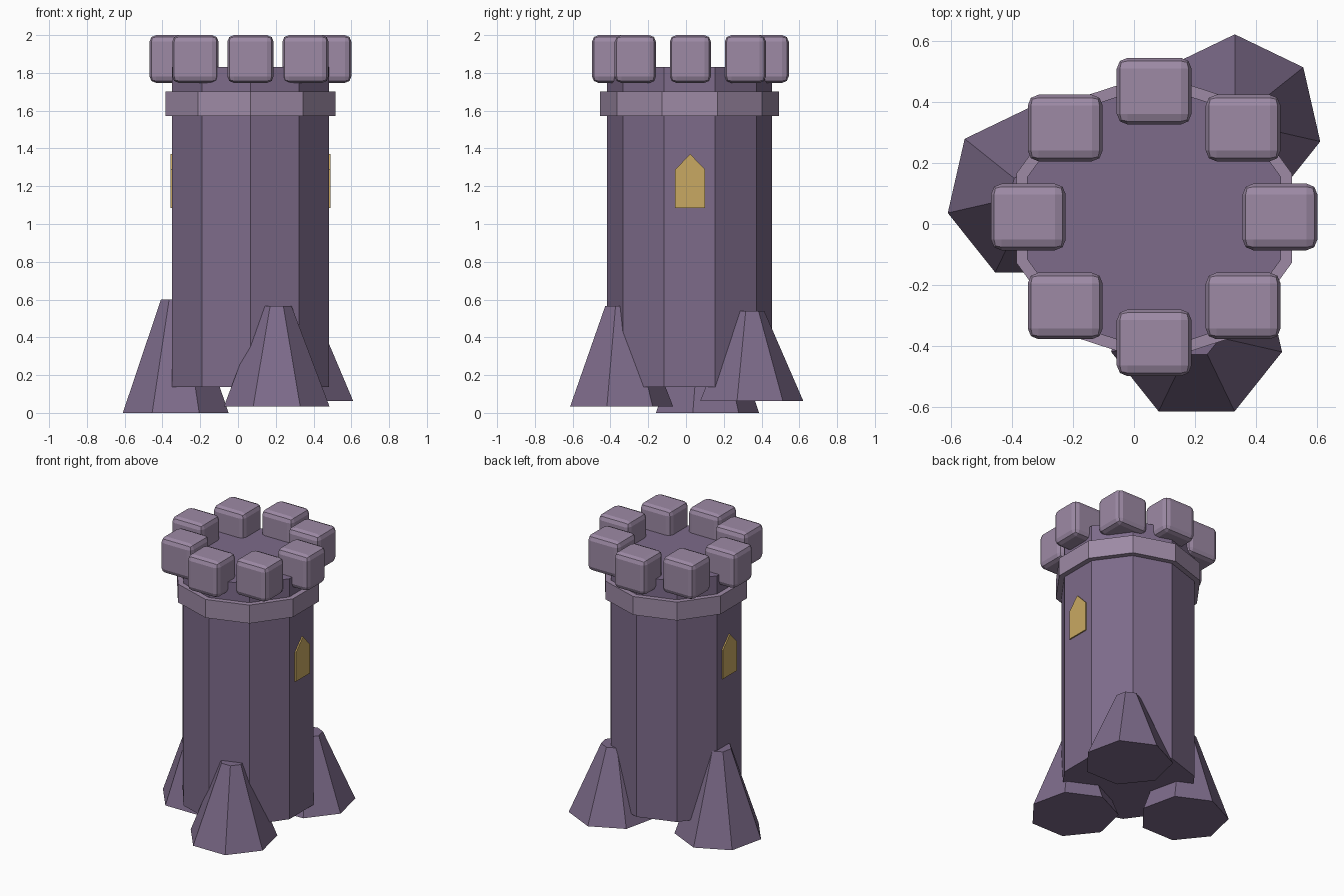
import bpy, bmesh
from math import cos, sin, pi, tau

cube = bpy.data.objects.get("Cube")
if cube:
    bpy.data.objects.remove(cube)

CX, CY = 0.066, 0.019          # tower axis
TOWER_R = 0.437


def material(name, hex_rgb):
    def linear(c):
        return c / 12.92 if c <= 0.04045 else ((c + 0.055) / 1.055) ** 2.4
    rgb = [linear(int(hex_rgb[i:i + 2], 16) / 255) for i in (0, 2, 4)]
    mat = bpy.data.materials.new(name)
    mat.use_nodes = True
    mat.diffuse_color = (*rgb, 1)
    mat.node_tree.nodes["Principled BSDF"].inputs["Base Color"].default_value = (*rgb, 1)
    return mat


stone = material("dusky purple stone", "7d6b8a")
trim = material("pale mauve trim", "9d8aa5")
glow = material("warm gold", "c9a962")


def add_object(name, bm, mat):
    bmesh.ops.recalc_face_normals(bm, faces=bm.faces)
    mesh = bpy.data.meshes.new(name)
    bm.to_mesh(mesh)
    bm.free()
    mesh.materials.append(mat)
    obj = bpy.data.objects.new(name, mesh)
    bpy.context.collection.objects.link(obj)
    return obj


def frustum(name, sides, x, y, z0, z1, r0, r1, mat, start):
    """Capped prism or cone whose first corner points along the start angle."""
    bm = bmesh.new()
    rings = []
    for z, r in ((z0, r0), (z1, r1)):
        rings.append([bm.verts.new((x + r * cos(start + tau * i / sides),
                                    y + r * sin(start + tau * i / sides), z))
                      for i in range(sides)])
    low, high = rings
    bm.faces.new(low)
    bm.faces.new(high)
    for i in range(sides):
        j = (i + 1) % sides
        bm.faces.new((low[i], low[j], high[j], high[i]))
    return add_object(name, bm, mat)


# Tower body and the collar below the battlements
frustum("tower_body", 10, CX, CY, 0.137, 1.83, TOWER_R, TOWER_R, stone, pi / 2)
frustum("collar", 10, CX, CY, 1.573, 1.702, 0.474, 0.474, trim, pi / 2)

# Flared feet
for name, x, y, z0, z1 in (("front_foot", 0.205, -0.355, 0.033, 0.567),
                           ("right_foot", -0.33, 0.10, 0.0, 0.6),
                           ("back_foot", 0.33, 0.334, 0.063, 0.54)):
    frustum(name, 7, x, y, z0, z1, 0.287, 0.08, stone, pi / 2)

# Rounded battlement blocks, all square to the axes
for i in range(8):
    a = tau * i / 8
    bm = bmesh.new()
    bmesh.ops.create_cube(bm, size=1)
    bmesh.ops.scale(bm, vec=(0.245, 0.218, 0.253), verts=bm.verts)
    bmesh.ops.translate(bm, vec=(CX + 0.412 * cos(a), CY + 0.004 + 0.412 * sin(a), 1.8735),
                        verts=bm.verts)
    block = add_object(f"battlement_{i + 1}", bm, trim)
    bevel = block.modifiers.new("rounded edges", "BEVEL")
    bevel.width = 0.035
    bevel.segments = 2

# Pointed windows on the two side walls
outline = ((-0.079, 1.085), (0.079, 1.085), (0.079, 1.288), (0, 1.371), (-0.079, 1.288))
for name, side in (("left_window", 1), ("right_window", -1)):
    wall = TOWER_R * cos(pi / 10)
    bm = bmesh.new()
    inner, outer = ([bm.verts.new((CX + side * (wall + d), CY + 0.003 + y, z)) for y, z in outline]
                    for d in (-0.0005, 0.009))
    bm.faces.new(inner)
    bm.faces.new(outer)
    for i in range(len(outline)):
        j = (i + 1) % len(outline)
        bm.faces.new((inner[i], inner[j], outer[j], outer[i]))
    add_object(name, bm, glow)
